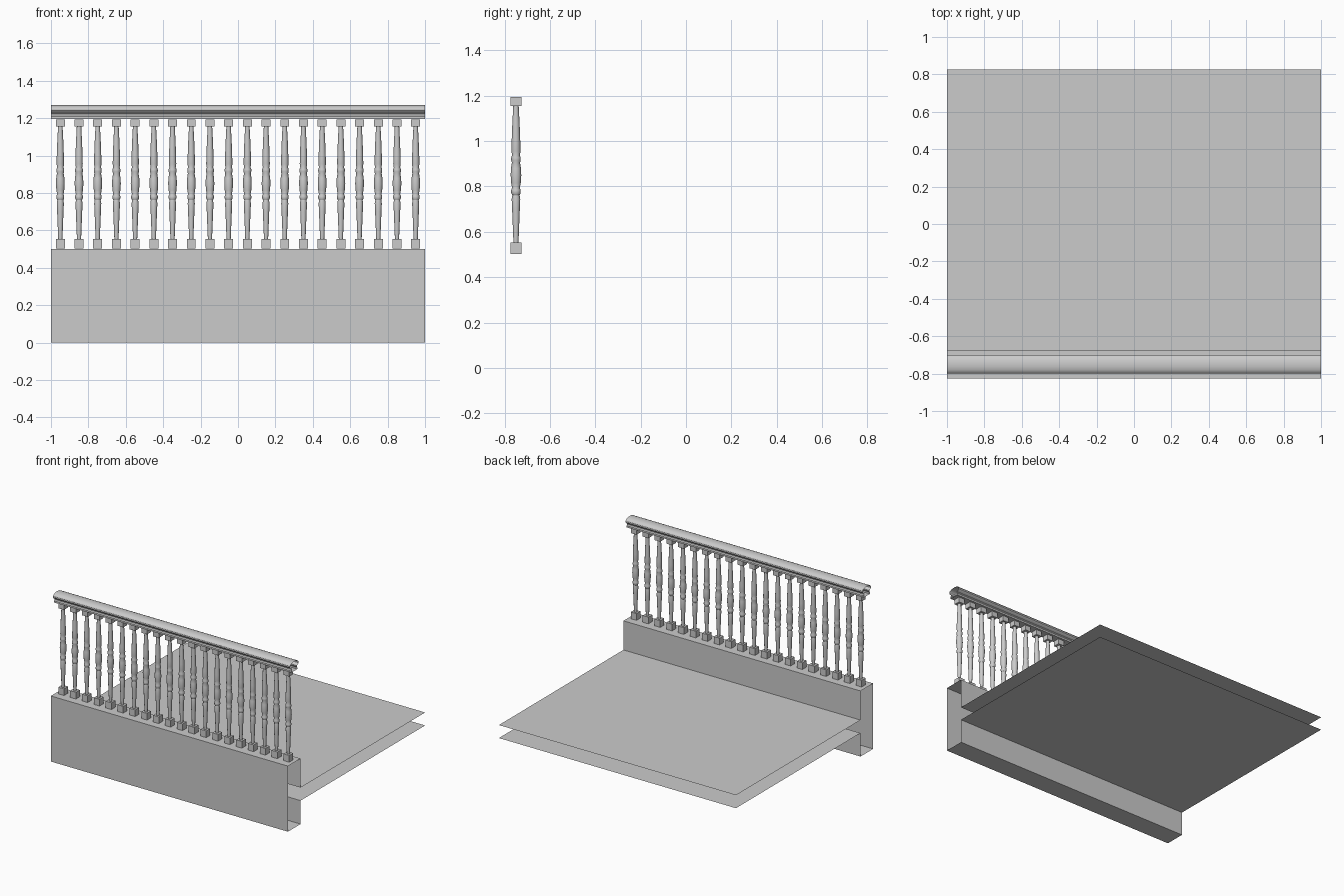
import bpy, bmesh, math

if "Cube" in bpy.data.objects:
    bpy.data.objects.remove(bpy.data.objects["Cube"])

RAIL_Y = -0.75
COUNT, STEP = 20, 0.1


def new_object(name, bm):
    mesh = bpy.data.meshes.new(name)
    bm.to_mesh(mesh)
    bm.free()
    ob = bpy.data.objects.new(name, mesh)
    bpy.context.collection.objects.link(ob)
    return ob


def sweep(name, profile, closed=False):
    """Open-ended sheet: a (y, z) profile stretched from x=-1 to x=1."""
    bm = bmesh.new()
    rows = [[bm.verts.new((x, y, z)) for y, z in profile] for x in (-1, 1)]
    n = len(profile)
    for i in range(n if closed else n - 1):
        j = (i + 1) % n
        bm.faces.new((rows[0][i], rows[0][j], rows[1][j], rows[1][i]))
    return new_object(name, bm)


def repeat(ob):
    m = ob.modifiers.new("row", 'ARRAY')
    m.count = COUNT
    m.use_relative_offset = False
    m.use_constant_offset = True
    m.constant_offset_displace = (STEP, 0, 0)


def smooth(ob, angle):
    bpy.ops.object.select_all(action='DESELECT')
    ob.select_set(True)
    bpy.context.view_layer.objects.active = ob
    bpy.ops.object.shade_smooth_by_angle(angle=math.radians(angle))


# floor slab and parapet wall as one continuous open-ended skin
top, bottom, back, front, end = 0.278, 0.179, -0.674, -0.826, 0.826
sweep("floor_and_parapet", [(end, top), (back, top), (back, 0.5), (front, 0.5),
                            (front, 0), (back, 0), (back, bottom), (end, bottom)])

# moulded handrail: half profile (half width, z) mirrored about the rail line
half = [(0.036, 1.197), (0.036, 1.210), (0.030, 1.218), (0.030, 1.226),
        (0.044, 1.232), (0.050, 1.240), (0.050, 1.250), (0.044, 1.259),
        (0.030, 1.266), (0.012, 1.270)]
profile = [(RAIL_Y + w, z) for w, z in half]
profile += [(RAIL_Y - w, z) for w, z in reversed(half)]
rail = sweep("handrail", profile, closed=True)
smooth(rail, 30)

# turned baluster shaft: (radius, z)
turning = [(0.011, 0.55), (0.013, 0.60), (0.017, 0.70), (0.019, 0.745),
           (0.016, 0.762), (0.021, 0.772), (0.021, 0.784), (0.017, 0.794),
           (0.021, 0.815), (0.0235, 0.85), (0.022, 0.88), (0.018, 0.905),
           (0.021, 0.915), (0.021, 0.927), (0.017, 0.938), (0.020, 0.955),
           (0.019, 1.00), (0.016, 1.08), (0.012, 1.155)]
SIDES = 12
x0 = -STEP * (COUNT - 1) / 2
bm = bmesh.new()
rings = [[bm.verts.new((x0 + r * math.cos(2 * math.pi * k / SIDES),
                        RAIL_Y + r * math.sin(2 * math.pi * k / SIDES), z))
          for k in range(SIDES)] for r, z in turning]
for a, b in zip(rings, rings[1:]):
    for k in range(SIDES):
        j = (k + 1) % SIDES
        bm.faces.new((a[k], a[j], b[j], b[k]))
shaft = new_object("baluster_shafts", bm)
smooth(shaft, 35)
repeat(shaft)

# square foot and cap blocks
for name, z0, z1 in (("baluster_feet", 0.503, 0.554), ("baluster_caps", 1.156, 1.194)):
    bm = bmesh.new()
    bmesh.ops.create_cube(bm, size=1)
    bmesh.ops.scale(bm, vec=(0.048, 0.048, z1 - z0), verts=bm.verts)
    bmesh.ops.translate(bm, vec=(x0, RAIL_Y, (z0 + z1) / 2), verts=bm.verts)
    repeat(new_object(name, bm))

# consistent outward facing sides
for ob in (rail, bpy.data.objects["floor_and_parapet"]):
    bm = bmesh.new()
    bm.from_mesh(ob.data)
    bmesh.ops.recalc_face_normals(bm, faces=bm.faces)
    bm.to_mesh(ob.data)
    bm.free()
